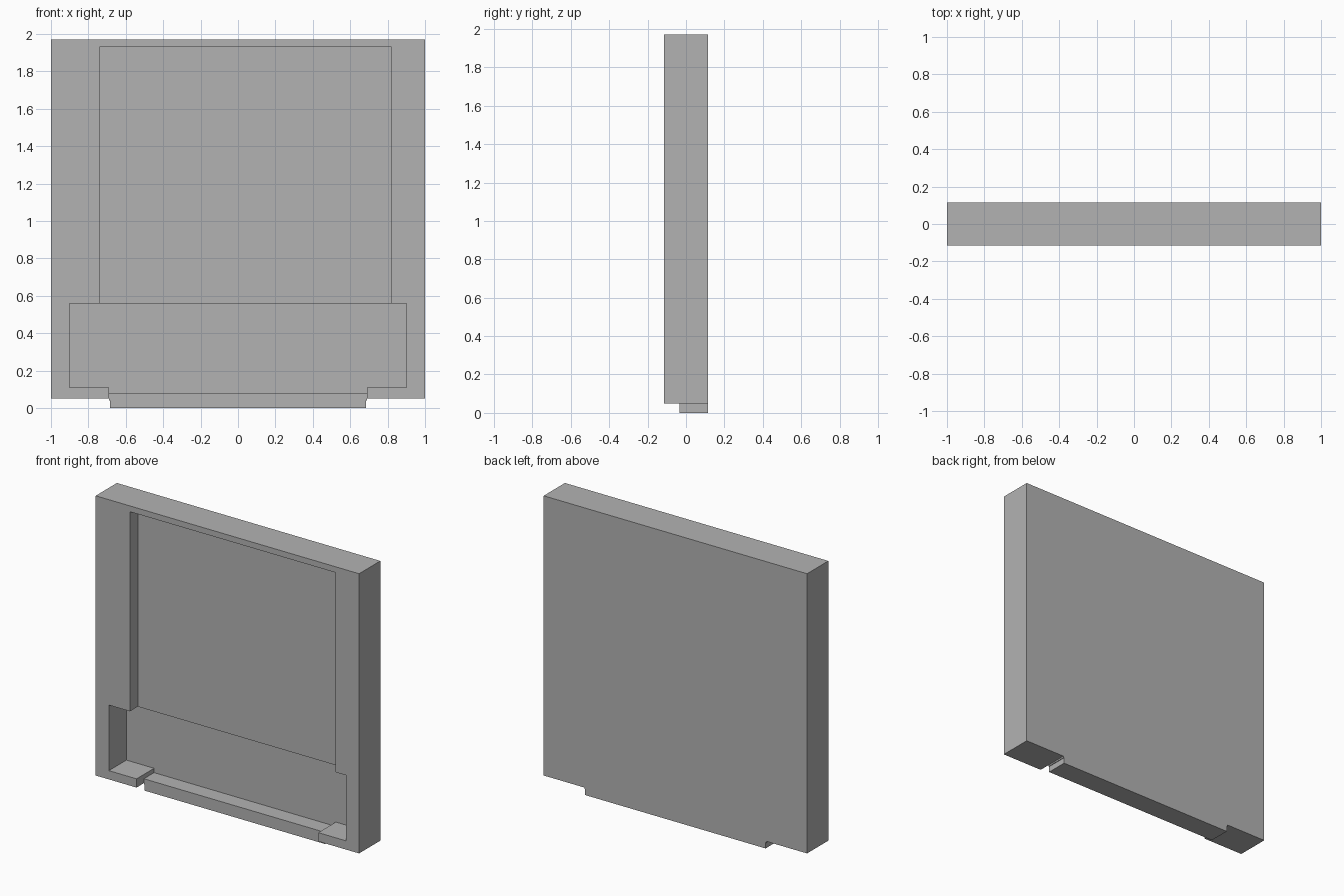
import bpy
import bmesh

cube = bpy.data.objects.get("Cube")
if cube:
    bpy.data.objects.remove(cube, do_unlink=True)

FRONT, BACK = -0.115, 0.115

# One plain grey material
grey = bpy.data.materials.new("plain_grey")
grey.use_nodes = True
colour = (0.45, 0.45, 0.45, 1)
grey.diffuse_color = colour
grey.node_tree.nodes["Principled BSDF"].inputs["Base Color"].default_value = colour


def extruded(name, outline, y0, y1):
    """Extrude an x-z outline from y0 to y1."""
    bm = bmesh.new()
    face = bm.faces.new([bm.verts.new((x, y0, z)) for x, z in outline])
    result = bmesh.ops.extrude_face_region(bm, geom=[face])
    moved = [v for v in result["geom"] if isinstance(v, bmesh.types.BMVert)]
    bmesh.ops.translate(bm, verts=moved, vec=(0, y1 - y0, 0))
    bmesh.ops.recalc_face_normals(bm, faces=bm.faces)
    mesh = bpy.data.meshes.new(name)
    bm.to_mesh(mesh)
    bm.free()
    mesh.materials.append(grey)
    obj = bpy.data.objects.new(name, mesh)
    bpy.context.collection.objects.link(obj)
    return obj


def carve(target, name, x0, x1, z0, z1, depth_y):
    """Cut a rectangular pocket from the front back to depth_y."""
    cutter = extruded(name, [(x0, z0), (x1, z0), (x1, z1), (x0, z1)], FRONT - 0.1, depth_y)
    cutter.hide_render = True
    mod = target.modifiers.new(name, "BOOLEAN")
    mod.operation = "DIFFERENCE"
    mod.solver = "EXACT"
    mod.object = cutter
    bpy.context.view_layer.update()
    evaluated = target.evaluated_get(bpy.context.evaluated_depsgraph_get())
    mesh = bpy.data.meshes.new_from_object(evaluated)
    target.modifiers.clear()
    target.data = mesh
    bpy.data.objects.remove(cutter, do_unlink=True)


# Panel with a stepped tongue along its lower edge
half = [(0.685, 0), (0.685, 0.04), (0.69, 0.04), (0.69, 0.05), (1, 0.05), (1, 1.97)]
outline = half + [(-x, z) for x, z in reversed(half)]
panel = extruded("recessed_panel", outline, FRONT, BACK)

# Shallow upper pocket, deep lower pocket, and the slot open at the bottom
carve(panel, "upper_pocket", -0.74, 0.82, 0.3, 1.93, -0.03)
carve(panel, "lower_pocket", -0.9, 0.9, 0.11, 0.56, 0.075)
carve(panel, "tongue_top_slot", -0.69, 0.69, 0.08, 0.3, 0.075)
carve(panel, "tongue_front_slot", -0.69, 0.69, -0.1, 0.2, -0.035)
